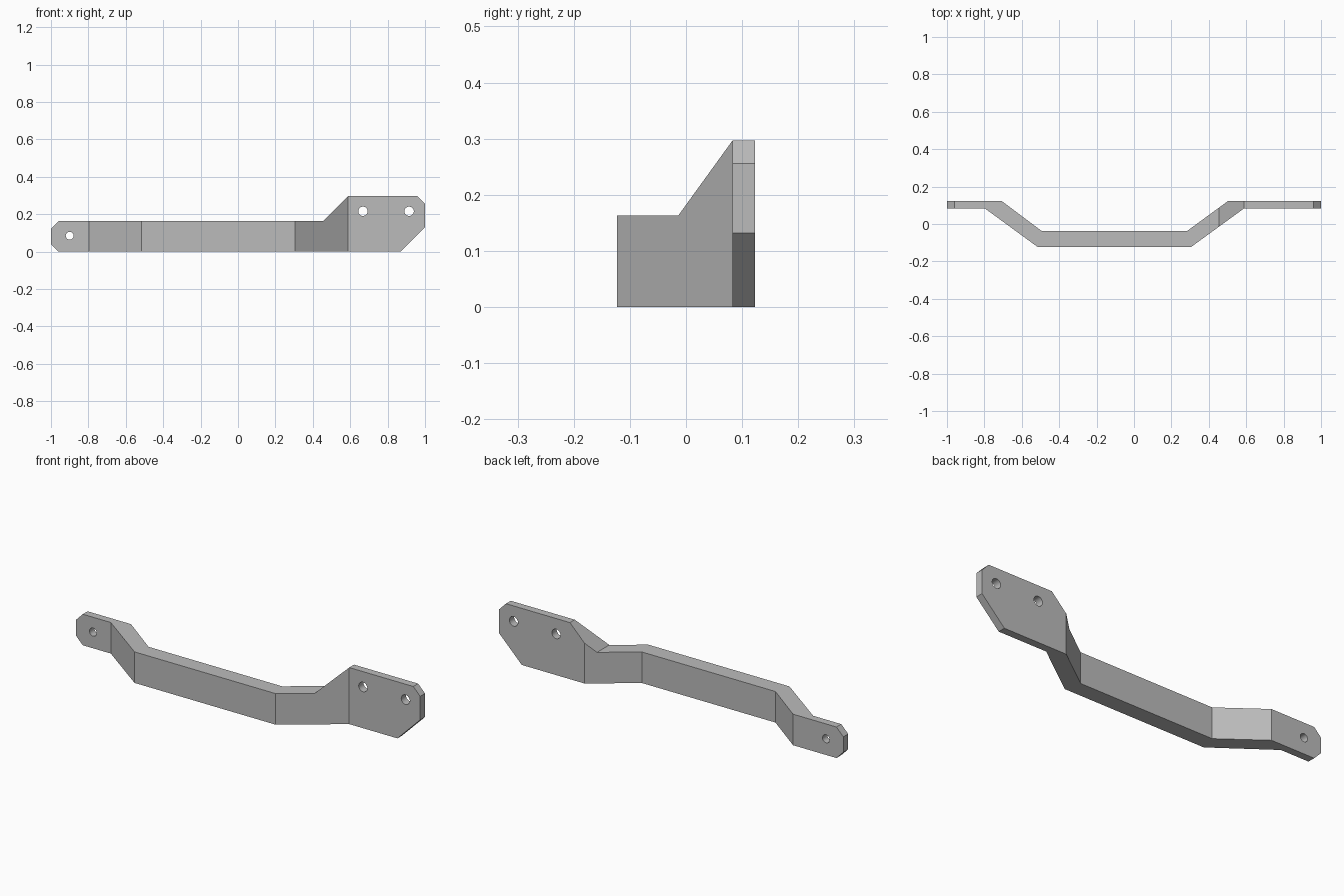
import bpy
import bmesh
from mathutils import Vector

default = bpy.data.objects.get("Cube")
if default:
    bpy.data.objects.remove(default, do_unlink=True)

grey = bpy.data.materials.new("plain_grey")
grey.use_nodes = True
COLOUR = (0.5, 0.5, 0.5, 1)
grey.diffuse_color = COLOUR
grey.node_tree.nodes["Principled BSDF"].inputs["Base Color"].default_value = COLOUR


def prism(name, points, offset):
    """Extrude a closed outline along offset."""
    bm = bmesh.new()
    face = bm.faces.new([bm.verts.new(p) for p in points])
    extruded = bmesh.ops.extrude_face_region(bm, geom=[face])["geom"]
    verts = [v for v in extruded if isinstance(v, bmesh.types.BMVert)]
    bmesh.ops.translate(bm, verts=verts, vec=Vector(offset))
    bmesh.ops.recalc_face_normals(bm, faces=bm.faces)
    mesh = bpy.data.meshes.new(name)
    bm.to_mesh(mesh)
    bm.free()
    mesh.materials.append(grey)
    obj = bpy.data.objects.new(name, mesh)
    bpy.context.collection.objects.link(obj)
    return obj


def combine(target, cutter, operation):
    """Apply a boolean and discard the cutter."""
    cutter.hide_render = True
    mod = target.modifiers.new(operation.title(), "BOOLEAN")
    mod.operation = operation
    mod.solver = "EXACT"
    mod.object = cutter
    bpy.context.view_layer.objects.active = target
    bpy.ops.object.modifier_apply(modifier=mod.name)
    bpy.data.objects.remove(cutter, do_unlink=True)


# Bent bar: plan outline, front edge then back edge
plan = [(-1, .083), (-.797, .083), (-.515, -.123), (.305, -.123), (.588, .083), (1, .083),
        (1, .123), (.503, .123), (.283, -.038), (-.493, -.038), (-.708, .123), (-1, .123)]
bracket = prism("bent_bracket", [(x, y, 0) for x, y in plan], (0, 0, .4))

# Side silhouette: chamfered small tab, low bar, taller plate
silhouette = [(-.96, 0), (.868, 0), (1, .132), (1, .256), (.96, .297), (.588, .297),
              (.455, .163), (-.96, .163), (-1, .122), (-1, .041)]
# The floor is dropped slightly so the two base planes do not coincide
trim = prism("silhouette_cutter", [(x, -.3, z) for x, z in silhouette], (0, .6, 0))
for vert in bracket.data.vertices:
    if vert.co.z == 0:
        vert.co.z = -.1
combine(bracket, trim, "INTERSECT")

# Bolt holes through both tabs
for x, z, radius in [(-.9, .085), (.668, .216), (.915, .216)] and [
        (-.9, .085, .021), (.668, .216, .025), (.915, .216, .025)]:
    bpy.ops.mesh.primitive_cylinder_add(vertices=32, radius=radius, depth=.2,
                                        location=(x, .1, z), rotation=(1.570796, 0, 0))
    hole = bpy.context.object
    hole.data.materials.append(grey)
    combine(bracket, hole, "DIFFERENCE")

# Flat faces with smooth hole walls
bpy.ops.object.select_all(action="DESELECT")
bracket.select_set(True)
bpy.context.view_layer.objects.active = bracket
bpy.ops.object.shade_smooth_by_angle(angle=.5)
